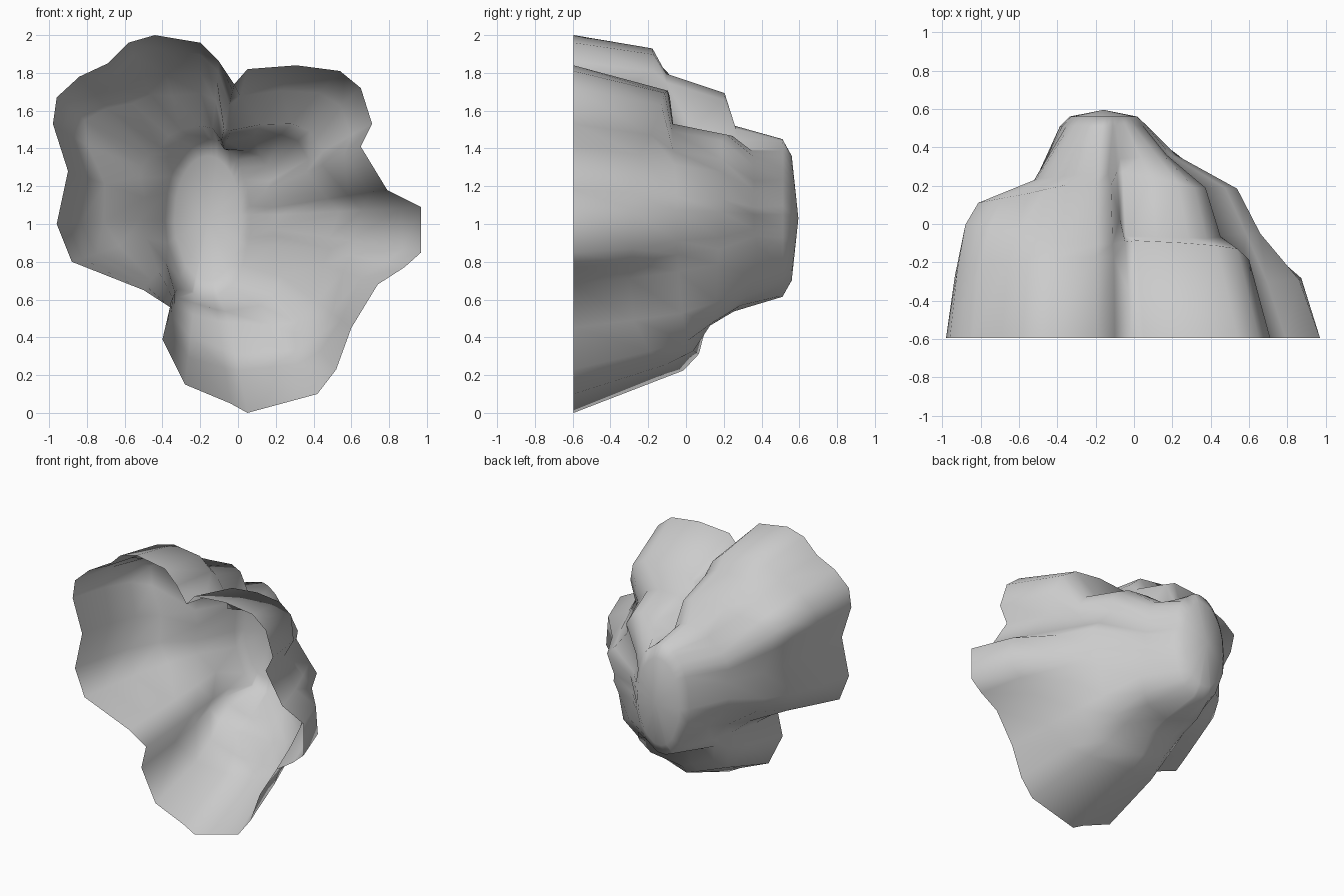
import bpy
import bmesh
import math
from mathutils import Vector

default_cube = bpy.data.objects.get("Cube")
if default_cube:
    bpy.data.objects.remove(default_cube, do_unlink=True)

# Open front outline (x, z) in hundredths, clockwise from the highest peak
RIM = [(-44, 200), (-20, 196), (-10, 186), (-2, 174), (5, 182), (31, 184), (54, 181), (65, 172),
       (71, 153), (65, 141), (79, 118), (97, 109), (97, 85), (88, 77), (74, 68), (60, 45),
       (52, 23), (42, 10), (5, 0), (-4, 5), (-28, 15), (-40, 39), (-36, 56), (-50, 65),
       (-88, 80), (-96, 100), (-90, 128), (-98, 153), (-96, 167), (-84, 178), (-69, 185), (-58, 196)]

# Terrace profiles by outline index: four (percent of spoke, depth) steps
TERRACES = {
    0: [(93, -17), (78, -11), (67, 21), (48, 25)],
    2: [(94, -16), (87, -11), (76, 21), (57, 26)],
    3: [(95, -36), (85, -9), (66, 2), (58, 27)],
    4: [(82, -7), (58, -7), (51, 28), (46, 34)],
    7: [(87, -12), (67, -8), (60, 19), (40, 36)],
    10: [(90, -30), (79, -5), (68, 19), (38, 36)],
    12: [(92, -28), (67, -5), (58, 18), (31, 36)],
    14: [(90, -30), (80, -4), (69, 17), (40, 38)],
    15: [(93, -28), (87, -2), (77, 16), (53, 36)],
    18: [(78, 0), (70, 7), (53, 11), (48, 25)],
    20: [(84, -12), (71, 3), (58, 11), (51, 25)],
    22: [(96, -33), (90, -4), (84, 17), (80, 34)],
    24: [(93, -42), (82, -18), (64, 5), (44, 21)],
    28: [(95, -22), (90, 0), (82, 11), (42, 23)],
}

COUNT = len(RIM)
FRONT = -0.595
CENTRE = Vector((-0.18, 1.03))
PLATEAU_CENTRE = Vector((-0.16, 1.03))
PLATEAU = Vector((0.225, 0.42))


def terrace_profile(index):
    """Blend the two nearest terrace profiles around the outline."""
    keys = sorted(TERRACES)
    before = max(k for k in keys if k <= index)
    after = min((k for k in keys if k > index), default=COUNT)
    blend = (index - before) / (after - before)
    pairs = zip(TERRACES[before], TERRACES[after % COUNT])
    return [Vector(a).lerp(Vector(b), blend) / 100 for a, b in pairs]


def spoke_points(index):
    """Return points from the open rim back to the raised plateau."""
    rim = Vector(RIM[index]) / 100
    spoke = rim - CENTRE
    points = [(rim.x, FRONT, rim.y)]
    for fraction, depth in terrace_profile(index):
        p = CENTRE + spoke * fraction
        points.append((p.x, depth, p.y))
    # Oval plateau edge, then a gentler inner oval
    angle = math.atan2(spoke.y, spoke.x)
    for scale, depth in ((1.0, 0.515), (0.8, 0.56)):
        x = PLATEAU_CENTRE.x + PLATEAU.x * scale * math.cos(angle)
        z = PLATEAU_CENTRE.y + PLATEAU.y * scale * math.sin(angle)
        points.append((x, depth, z))
    return points


# Loft the spokes into a shell that stays open at the front
bm = bmesh.new()
spokes = [[bm.verts.new(p) for p in spoke_points(i)] for i in range(COUNT)]
tip = bm.verts.new((PLATEAU_CENTRE.x, -FRONT, PLATEAU_CENTRE.y))
for i, spoke in enumerate(spokes):
    following = spokes[(i + 1) % COUNT]
    for j in range(len(spoke) - 1):
        bm.faces.new((spoke[j], following[j], following[j + 1], spoke[j + 1]))
    bm.faces.new((spoke[-1], following[-1], tip))

# Soften the terraces while leaving the rim and tip in place
inner = [v for v in bm.verts if not v.is_boundary and v is not tip]
bmesh.ops.smooth_vert(bm, verts=inner, factor=0.08,
                      use_axis_x=True, use_axis_y=True, use_axis_z=True)
bmesh.ops.recalc_face_normals(bm, faces=bm.faces)
tip.normal_update()
if tip.normal.y < 0:
    bmesh.ops.reverse_faces(bm, faces=bm.faces)
for face in bm.faces:
    face.smooth = True

mesh = bpy.data.meshes.new("lobed_shell")
bm.to_mesh(mesh)
bm.free()
shell = bpy.data.objects.new("lobed_shell", mesh)
bpy.context.collection.objects.link(shell)

# Plain grey surface
grey = bpy.data.materials.new("light_grey")
grey.use_nodes = True
colour = (0.6, 0.6, 0.6, 1.0)
grey.diffuse_color = colour
grey.node_tree.nodes["Principled BSDF"].inputs["Base Color"].default_value = colour
mesh.materials.append(grey)
